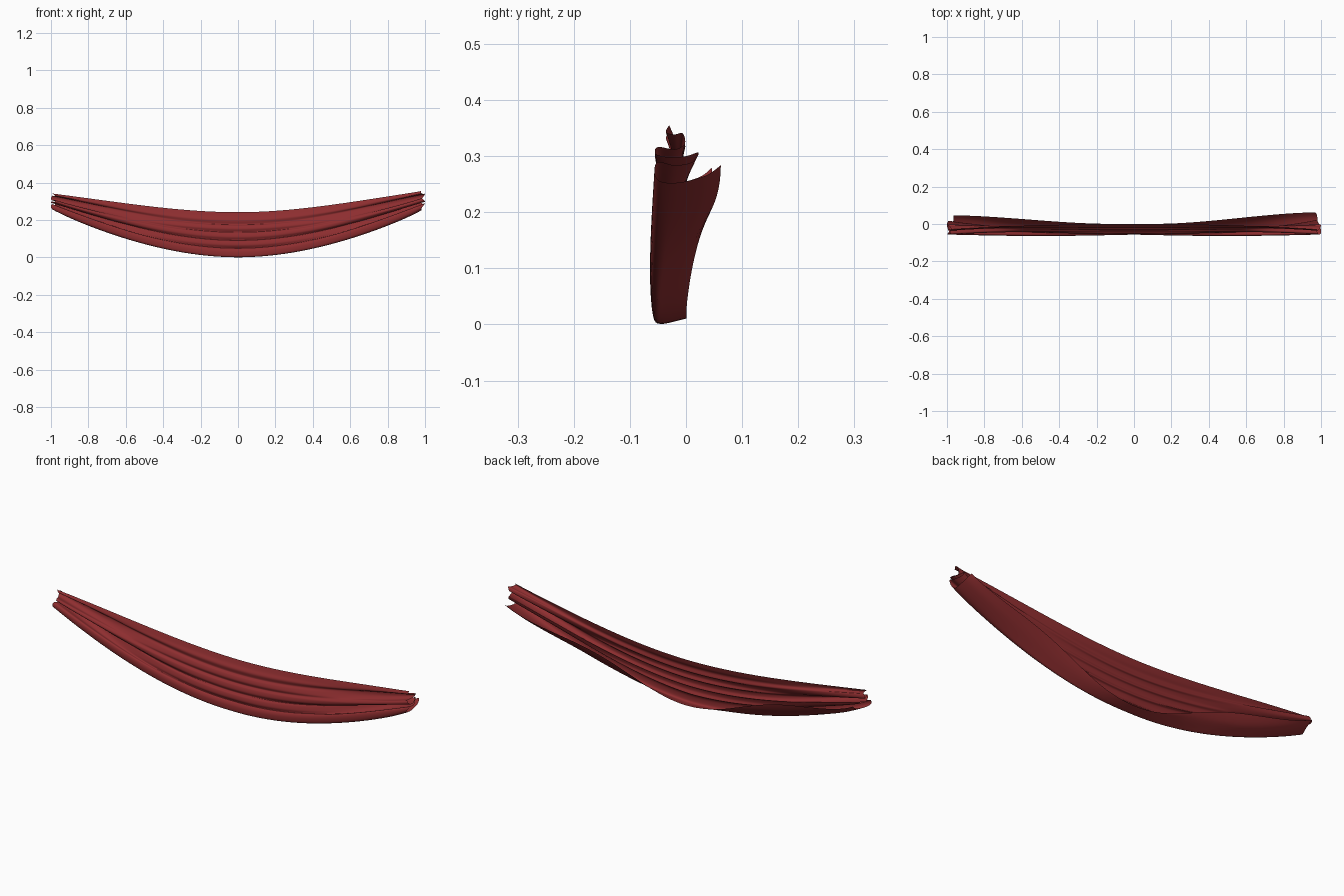
import bpy, math
from mathutils import Vector

if "Cube" in bpy.data.objects:
    bpy.data.objects.remove(bpy.data.objects["Cube"])

# Cross-sections of the cloth as (y, relative height), from back hem, under the bottom, up the front
MIDDLE = [(0.001, .04), (-.018, .02), (-.042, 0), (-.055, .02), (-.056, .12), (-.050, .18),
          (-.043, .205), (-.050, .27), (-.046, .35), (-.035, .38), (-.041, .45), (-.036, .53),
          (-.026, .56), (-.031, .63), (-.025, .70), (-.015, .73), (-.018, .82), (-.008, .90), (0, 1)]
END = [(.062, .30), (.035, .12), (-.012, 0), (-.046, .02), (-.056, .18), (-.050, .36),
       (-.020, .30), (.012, .36), (.022, .52), (.000, .46), (-.030, .44), (-.054, .50),
       (-.050, .62), (-.020, .58), (-.002, .68), (-.006, .86), (-.020, .84), (-.036, .88), (-.030, 1)]
NX, SUB = 120, 5


def spline(pts, t):
    """Catmull-Rom point on a list of 2D points, t in 0..1."""
    f = t * (len(pts) - 1)
    i = min(int(f), len(pts) - 2)
    s = f - i
    p = [Vector(pts[max(0, min(len(pts) - 1, i + k))]) for k in (-1, 0, 1, 2)]
    return 0.5 * (2 * p[1] + (p[2] - p[0]) * s + (2 * p[0] - 5 * p[1] + 4 * p[2] - p[3]) * s * s
                  + (3 * p[1] - p[0] - 3 * p[2] + p[3]) * s ** 3)


def cloth_point(u, t):
    a = abs(u)
    lip = max(0, 1 - t / 0.13)                     # 1 at the back hem, 0 from the bottom fold on
    e = max(0, (a - .1) / .9)
    w = (a ** 2.2) * (1 - lip) + e * e * (3 - 2 * e) * lip   # gathering towards the ends
    p = spline(MIDDLE, t).lerp(spline(END, t), w)
    p.y += 0.26 * lip * math.sin(math.pi * a) ** 2 # back hem rises between middle and ends
    bottom = 0.001 + 0.252 * (1.25 * a ** 2 - 0.25 * a ** 3)   # sagging lower edge
    top = 0.242 + (0.113 if u > 0 else 0.1) * (1.8 * a ** 2 - 0.8 * a ** 3)
    y = p.x
    if u < 0 and y > 0:
        y *= 0.75
    y -= 0.009 * math.sin(math.pi * a) * math.exp(-((t - .28) / .18) ** 2)
    ragged = 0.022 * (1 - math.sin(t * 23 + (1 if u > 0 else 2.5))) * 0.5 + 0.03 * lip
    x = u - math.copysign(ragged * a ** 12, u)
    return x, y, bottom + (top - bottom) * p.y


# Draped swag sheet
NT = (len(MIDDLE) - 1) * SUB
verts = [cloth_point(-1 + 2 * i / NX, j / NT) for i in range(NX + 1) for j in range(NT + 1)]
row = NT + 1
faces = [(i * row + j, i * row + j + 1, (i + 1) * row + j + 1, (i + 1) * row + j)
         for i in range(NX) for j in range(NT)]
mesh = bpy.data.meshes.new("draped_swag")
mesh.from_pydata(verts, [], faces)
mesh.update()
# Make the front of the cloth face outwards (-y)
if sum(p.normal.y * p.area for p in mesh.polygons) > 0:
    mesh.flip_normals()
for p in mesh.polygons:
    p.use_smooth = True
swag = bpy.data.objects.new("draped_swag", mesh)
bpy.context.collection.objects.link(swag)

# Dark red fabric
mat = bpy.data.materials.new("dark_red_fabric")
mat.diffuse_color = (0.27, 0.027, 0.029, 1)
mat.use_nodes = True
mat.node_tree.nodes["Principled BSDF"].inputs["Base Color"].default_value = mat.diffuse_color
mesh.materials.append(mat)
